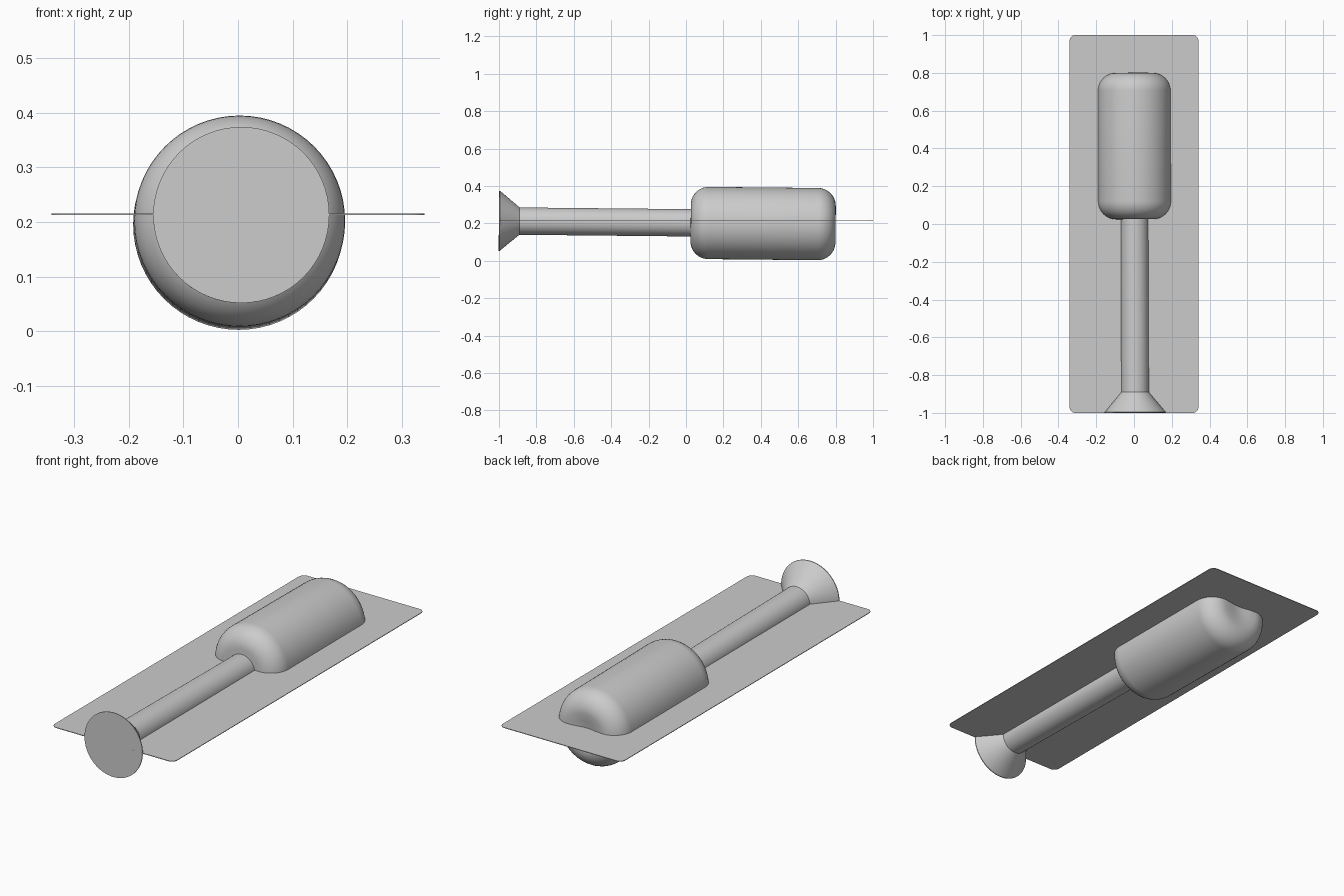
import bpy, bmesh, math
from mathutils import Vector

if "Cube" in bpy.data.objects:
    bpy.data.objects.remove(bpy.data.objects["Cube"])

grey = bpy.data.materials.new("plain grey")
grey.diffuse_color = (0.6, 0.6, 0.6, 1)
grey.use_nodes = True
grey.node_tree.nodes["Principled BSDF"].inputs["Base Color"].default_value = grey.diffuse_color

# slightly tilted common axis, from the flange face to the rear of the body
START, END = Vector((0.006, -1.0, 0.213)), Vector((0.001, 0.8, 0.195))
AXIS = (END - START).normalized()


def finish(bm, name, angle=35):
    bmesh.ops.recalc_face_normals(bm, faces=bm.faces)
    me = bpy.data.meshes.new(name)
    bm.to_mesh(me)
    bm.free()
    me.materials.append(grey)
    ob = bpy.data.objects.new(name, me)
    bpy.context.collection.objects.link(ob)
    bpy.ops.object.select_all(action='DESELECT')
    ob.select_set(True)
    bpy.context.view_layer.objects.active = ob
    bpy.ops.object.shade_smooth_by_angle(angle=math.radians(angle))
    return ob


def lathe(name, profile, steps=64):
    """Spin (radius, distance along the axis) points around the axis."""
    bm = bmesh.new()
    side = AXIS.cross(Vector((0, 0, 1))).normalized()
    vs = [bm.verts.new(START + AXIS * d + side * r) for r, d in profile]
    es = [bm.edges.new(p) for p in zip(vs, vs[1:])]
    bmesh.ops.spin(bm, geom=vs + es, cent=START, axis=AXIS,
                   angle=math.tau, steps=steps, use_duplicate=False)
    bmesh.ops.remove_doubles(bm, verts=bm.verts, dist=1e-5)
    return finish(bm, name)


def arc(cr, cd, rad, a0, a1, n=10):
    return [(cr + rad * math.cos(math.radians(a0 + (a1 - a0) * i / n)),
             cd + rad * math.sin(math.radians(a0 + (a1 - a0) * i / n)))
            for i in range(n + 1)]


# rounded body with a shallow dimple in the rear end
R, C = 0.193, 0.095
lathe("body", [(0, 1.025)] + arc(R - C, 1.025 + C, C, -90, 0)
      + arc(R - C, 1.8 - C, C, 0, 90) + [(0.06, 1.796), (0.03, 1.79), (0, 1.788)])

# neck tube and flared front flange
lathe("neck", [(0, 0.09), (0.073, 0.09), (0.073, 1.05), (0, 1.05)])
lathe("flange", [(0, 0), (0.161, 0), (0.161, 0.004), (0.073, 0.11), (0, 0.11)])

# thin sheet with rounded corners
bm = bmesh.new()
W, L, r = 0.341, 1.0, 0.03
pts = []
for sx, sy, a in ((1, 1, 0), (-1, 1, 90), (-1, -1, 180), (1, -1, 270)):
    pts += [(sx * (W - r) + x, sy * (L - r) + y) for x, y in arc(0, 0, r, a, a + 90, 8)]
base = bm.faces.new([bm.verts.new((x, y, 0.2125)) for x, y in pts])
ext = bmesh.ops.extrude_face_region(bm, geom=[base])
bmesh.ops.translate(bm, vec=(0, 0, 0.003),
                    verts=[v for v in ext["geom"] if isinstance(v, bmesh.types.BMVert)])
finish(bm, "sheet")
